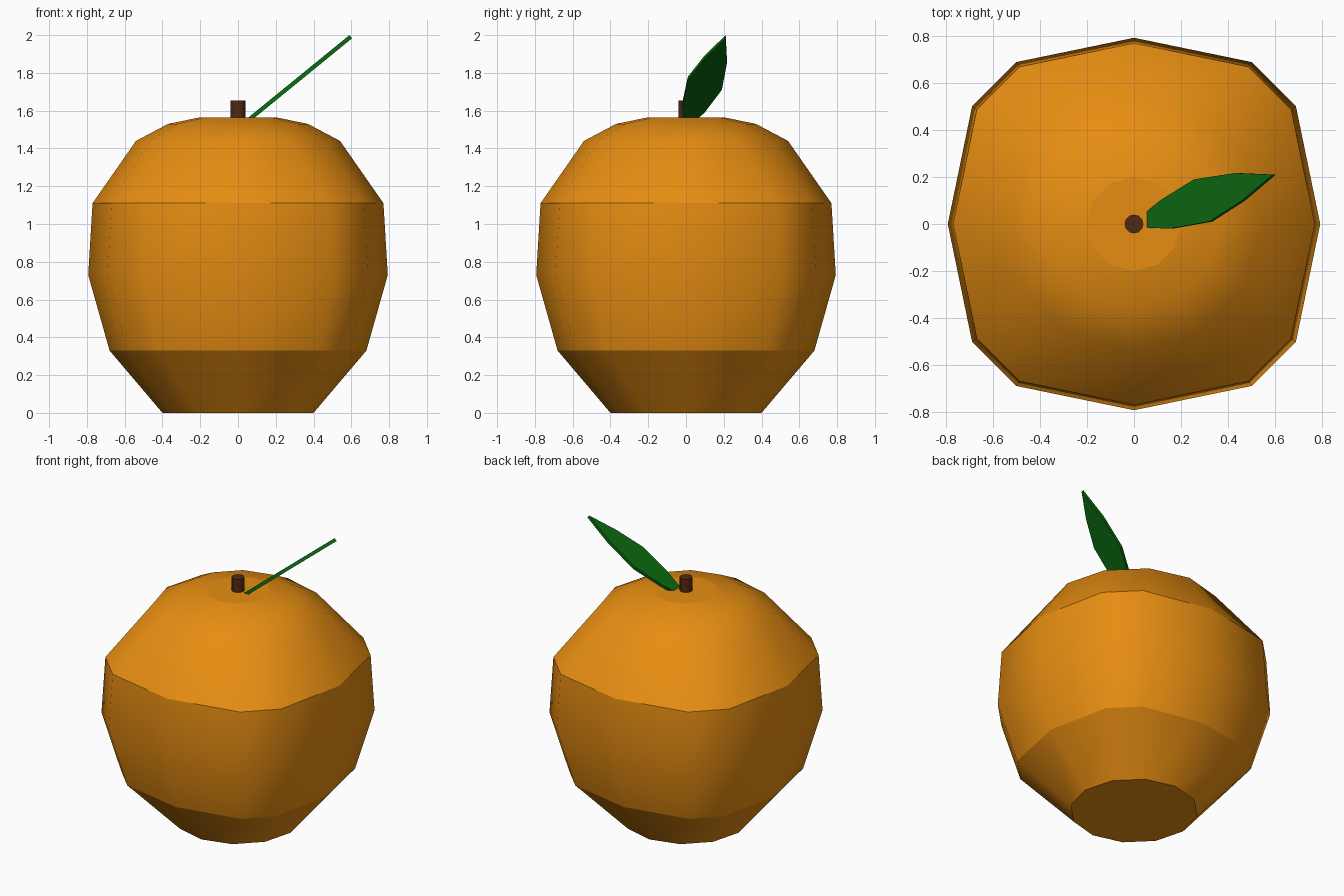
import bpy, bmesh, math
from mathutils import Vector

if "Cube" in bpy.data.objects:
    bpy.data.objects.remove(bpy.data.objects["Cube"])


def material(name, rgb):
    m = bpy.data.materials.new(name)
    m.diffuse_color = (*rgb, 1)
    m.use_nodes = True
    m.node_tree.nodes["Principled BSDF"].inputs["Base Color"].default_value = m.diffuse_color
    return m


def finish(name, bm, mat):
    bmesh.ops.recalc_face_normals(bm, faces=bm.faces)
    me = bpy.data.meshes.new(name)
    bm.to_mesh(me)
    bm.free()
    me.materials.append(mat)
    ob = bpy.data.objects.new(name, me)
    bpy.context.collection.objects.link(ob)
    return ob


def ring(bm, r, z, square=False):
    """12-sided ring; square rings have swollen corners."""
    verts = []
    for i in range(12):
        a, k = math.radians(30 * i), r
        if square and i % 3:
            k = r * 1.075
            a += math.radians(6 if i % 3 == 1 else -6)
        verts.append(bm.verts.new((k * math.cos(a), k * math.sin(a), z)))
    return verts


def loft(bm, profile):
    """Join rings (radius, z, square, sharp) into a capped smooth skin."""
    rings = [ring(bm, *p[:3]) for p in profile]
    for lo, hi in zip(rings, rings[1:]):
        for i in range(12):
            j = (i + 1) % 12
            bm.faces.new((lo[i], lo[j], hi[j], hi[i])).smooth = True
    bm.faces.new(rings[0][::-1])
    bm.faces.new(rings[-1])
    for verts, p in zip(rings, profile):
        if p[3]:
            for i in range(12):
                bm.edges.get((verts[i], verts[(i + 1) % 12])).smooth = False


# Fruit body
bm = bmesh.new()
loft(bm, [(0.40, 0.00, False, True),
          (0.68, 0.33, True, True),
          (0.793, 0.73, True, False),
          (0.77, 1.11, True, True),
          (0.54, 1.44, False, False),
          (0.37, 1.53, False, False),
          (0.20, 1.565, False, True)])
finish("fruit_body", bm, material("orange_skin", (0.8, 0.27, 0.006)))

# Stem
bm = bmesh.new()
loft(bm, [(0.04, 1.50, False, True), (0.04, 1.655, False, True)])
finish("stem", bm, material("brown_stem", (0.08, 0.023, 0.006)))

# Leaf: flat outline on a sloping plane, given thickness
outline = [(0.045, -0.015), (0.15, -0.02), (0.32, 0.01), (0.46, 0.10), (0.59, 0.21),
           (0.43, 0.217), (0.255, 0.19), (0.11, 0.10), (0.04, 0.04)]
slope = 0.815
bm = bmesh.new()
top = bm.faces.new([bm.verts.new((x, y, 2.0 - slope * (0.59 - x))) for x, y in outline])
extruded = bmesh.ops.extrude_face_region(bm, geom=[top], use_keep_orig=True)
normal = Vector((-slope, 0, 1)).normalized()
bmesh.ops.translate(bm, vec=normal * -0.022,
                    verts=[v for v in extruded["geom"] if isinstance(v, bmesh.types.BMVert)])
finish("leaf", bm, material("green_leaf", (0.004, 0.15, 0.006)))
